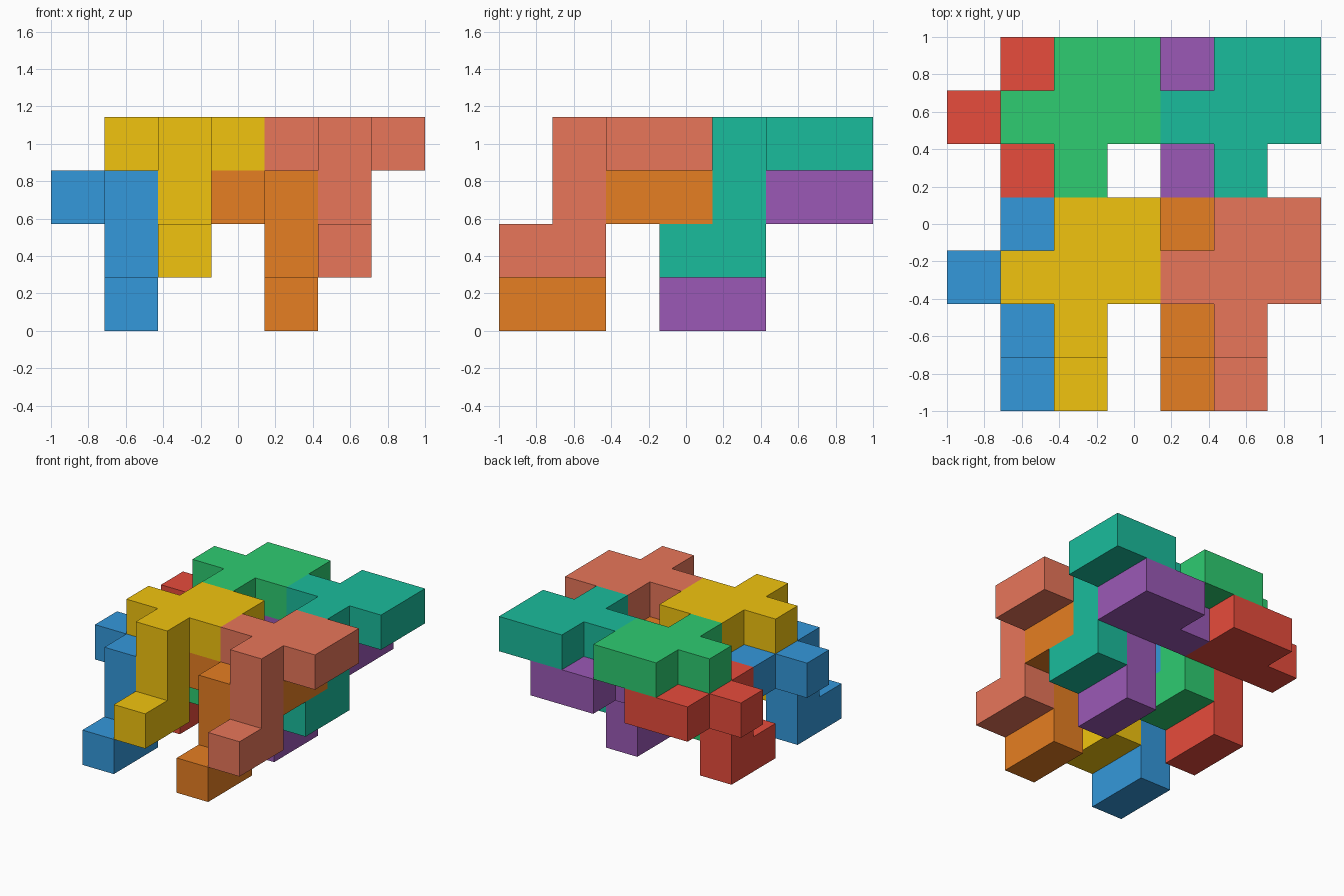
import bpy
import bmesh
from mathutils import Vector

if "Cube" in bpy.data.objects:
    bpy.data.objects.remove(bpy.data.objects["Cube"])

U = 2 / 7  # one cube of the 7 x 7 x 4 grid

# Cells of one puzzle piece: a flat top, a leg and a foot
PIECE = [(1, 3, 2), (2, 3, 2), (0, 2, 2), (1, 2, 2), (2, 2, 2),
         (1, 1, 2), (1, 1, 1), (1, 1, 0), (1, 0, 0)]

# The same piece repeats: lower and upper layer, two by two
PIECES = [
    ("lower_front_left_piece", (0, 0, 0), "3498DB"),
    ("upper_front_left_piece", (1, 0, 1), "F1C40F"),
    ("lower_front_right_piece", (3, 0, 0), "E67E22"),
    ("upper_front_right_piece", (4, 0, 1), "E8765A"),
    ("lower_back_left_piece", (0, 3, 0), "E74C3C"),
    ("upper_back_left_piece", (1, 3, 1), "2ECC71"),
    ("lower_back_right_piece", (3, 3, 0), "9B59B6"),
    ("upper_back_right_piece", (4, 3, 1), "1ABC9C"),
]


def linear(hex_code):
    vals = [int(hex_code[i:i + 2], 16) / 255 for i in (0, 2, 4)]
    return [v / 12.92 if v <= 0.04045 else ((v + 0.055) / 1.055) ** 2.4 for v in vals]


def piece_mesh():
    """Outer skin of the cells, with flat areas merged into single faces."""
    bm = bmesh.new()
    cells = set(PIECE)
    for cell in PIECE:
        centre = Vector(cell) + Vector((0.5, 0.5, 0.5))
        for axis in range(3):
            for sign in (-1, 1):
                n = Vector((0, 0, 0))
                n[axis] = sign
                if tuple(int(c + d) for c, d in zip(cell, n)) in cells:
                    continue
                a = Vector((0, 0, 0))
                a[(axis + 1) % 3] = 0.5
                b = n.cross(a)
                mid = centre + n / 2
                corners = [mid - a - b, mid + a - b, mid + a + b, mid - a + b]
                bm.faces.new([bm.verts.new(c * U) for c in corners])
    bmesh.ops.remove_doubles(bm, verts=bm.verts, dist=0.001)
    bmesh.ops.dissolve_limit(bm, angle_limit=0.01, verts=bm.verts, edges=bm.edges)
    bmesh.ops.recalc_face_normals(bm, faces=bm.faces)
    mesh = bpy.data.meshes.new("piece")
    bm.to_mesh(mesh)
    bm.free()
    return mesh


for name, cell, colour in PIECES:
    obj = bpy.data.objects.new(name, piece_mesh())
    obj.location = Vector(cell) * U + Vector((-1, -1, 0))
    mat = bpy.data.materials.new(name + "_paint")
    mat.diffuse_color = (*linear(colour), 1)
    mat.use_nodes = True
    mat.node_tree.nodes["Principled BSDF"].inputs["Base Color"].default_value = mat.diffuse_color
    obj.data.materials.append(mat)
    bpy.context.collection.objects.link(obj)
